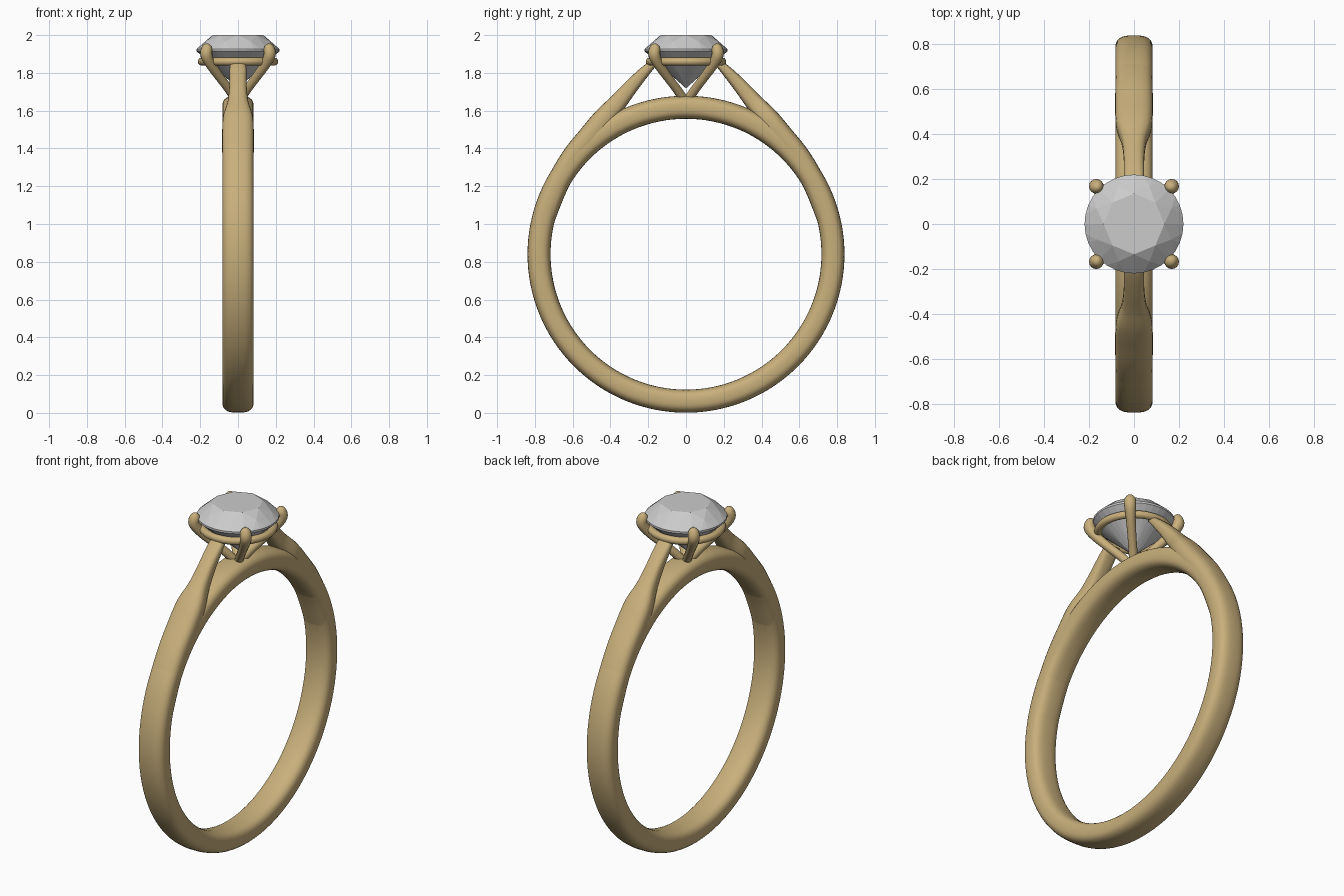
import bpy, bmesh, math
from mathutils import Vector

if "Cube" in bpy.data.objects:
    bpy.data.objects.remove(bpy.data.objects["Cube"])

gold = bpy.data.materials.new("gold")
gold.diffuse_color = (0.58, 0.43, 0.2, 1)
gold.use_nodes = True
gold.node_tree.nodes["Principled BSDF"].inputs["Base Color"].default_value = gold.diffuse_color


def finish(name, bm, mat=None, smooth=True):
    bmesh.ops.recalc_face_normals(bm, faces=bm.faces[:])
    me = bpy.data.meshes.new(name)
    bm.to_mesh(me)
    bm.free()
    for p in me.polygons:
        p.use_smooth = smooth
    if mat:
        me.materials.append(mat)
    ob = bpy.data.objects.new(name, me)
    bpy.context.collection.objects.link(ob)
    return ob


def spline(keys, steps=8):
    # Catmull-Rom through tuples of any length
    ks = [keys[0]] + keys + [keys[-1]]
    out = []
    for i in range(1, len(ks) - 2):
        for s in range(steps):
            t = s / steps
            out.append([0.5 * (2 * b + (c - a) * t + (2 * a - 5 * b + 4 * c - d) * t**2
                               + (3 * b - a - 3 * c + d) * t**3)
                        for a, b, c, d in zip(*ks[i - 1:i + 3])])
    return out + [list(keys[-1])]


def sweep(name, path, side, power=2.0, closed=False, n=24):
    # path rows: x, y, z, half width along side, half thickness
    bm = bmesh.new()
    rings, m = [], len(path)
    for i, row in enumerate(path):
        p = Vector(row[:3])
        a, b = (i - 1, (i + 1) % m) if closed else (max(i - 1, 0), min(i + 1, m - 1))
        up = (Vector(path[b][:3]) - Vector(path[a][:3])).normalized().cross(side)
        ring = []
        for k in range(n):
            c, s = math.cos(math.tau * k / n), math.sin(math.tau * k / n)
            u = math.copysign(abs(c) ** (2 / power), c) * row[3]
            v = math.copysign(abs(s) ** (2 / power), s) * row[4]
            ring.append(bm.verts.new(p + side * u + up * v))
        rings.append(ring)
    for i in range(m if closed else m - 1):
        r, q = rings[i], rings[(i + 1) % m]
        for k in range(n):
            j = (k + 1) % n
            bm.faces.new((r[k], r[j], q[j], q[k]))
    if not closed:
        bm.faces.new(rings[0])
        bm.faces.new(rings[-1])
    return finish(name, bm, gold)


X, Z = Vector((1, 0, 0)), Vector((0, 0, 1))

# Finger band, also forming the bridge under the setting
band = [(0, 0.778 * math.cos(math.tau * i / 128), 0.84 + 0.778 * math.sin(math.tau * i / 128),
         0.083, 0.061) for i in range(128)]
sweep("band", band, X, 2.8, True, 32)

# Shoulders splitting off the band and tapering up to the setting
arm = [(0.765, 0.98, 0.078, 0.053), (0.69, 1.19, 0.082, 0.06), (0.605, 1.345, 0.083, 0.06),
       (0.51, 1.465, 0.084, 0.06), (0.435, 1.56, 0.079, 0.056), (0.362, 1.642, 0.055, 0.047),
       (0.29, 1.728, 0.046, 0.038), (0.222, 1.803, 0.045, 0.029), (0.172, 1.852, 0.042, 0.02)]
for nm, s in (("back", 1), ("front", -1)):
    sweep(nm + "_shoulder", spline([(0, s * y, z, w, t) for y, z, w, t in arm]), X, 2.8)

# Four curved claws on the diagonals
claw = [(0.01, 1.65, 0.024, 0.024), (0.065, 1.71, 0.024, 0.024), (0.135, 1.775, 0.024, 0.024),
        (0.205, 1.845, 0.027, 0.027), (0.237, 1.895, 0.032, 0.031), (0.232, 1.928, 0.03, 0.029),
        (0.224, 1.945, 0.019, 0.019), (0.219, 1.952, 0.003, 0.003)]
for i in range(4):
    a = math.pi / 4 + i * math.pi / 2
    c, s = math.cos(a), math.sin(a)
    sweep(f"claw_{i + 1}", spline([(r * c, r * s, z, w, t) for r, z, w, t in claw], 5),
          Vector((-s, c, 0)), n=16)

# Round rail joining the claws
rail = [(0.192 * math.cos(math.tau * i / 64), 0.192 * math.sin(math.tau * i / 64), 1.86,
         0.021, 0.021) for i in range(64)]
sweep("setting_rail", rail, Z, closed=True, n=16)

# Brilliant-cut stone: rings of facet corners wrapped in a convex hull
bm = bmesh.new()
for n, r, z, off in ((8, 0.135, 2.0, 0), (8, 0.18, 1.966, 0.5), (32, 0.22, 1.926, 0),
                     (32, 0.22, 1.915, 0), (8, 0.06, 1.769, 0.5), (1, 0, 1.718, 0)):
    for k in range(n):
        a = math.tau * (k + off) / n
        bm.verts.new((r * math.cos(a), r * math.sin(a), z))
bmesh.ops.convex_hull(bm, input=bm.verts[:])
bmesh.ops.dissolve_limit(bm, angle_limit=math.radians(1), verts=bm.verts[:], edges=bm.edges[:])
finish("stone", bm, smooth=False)
